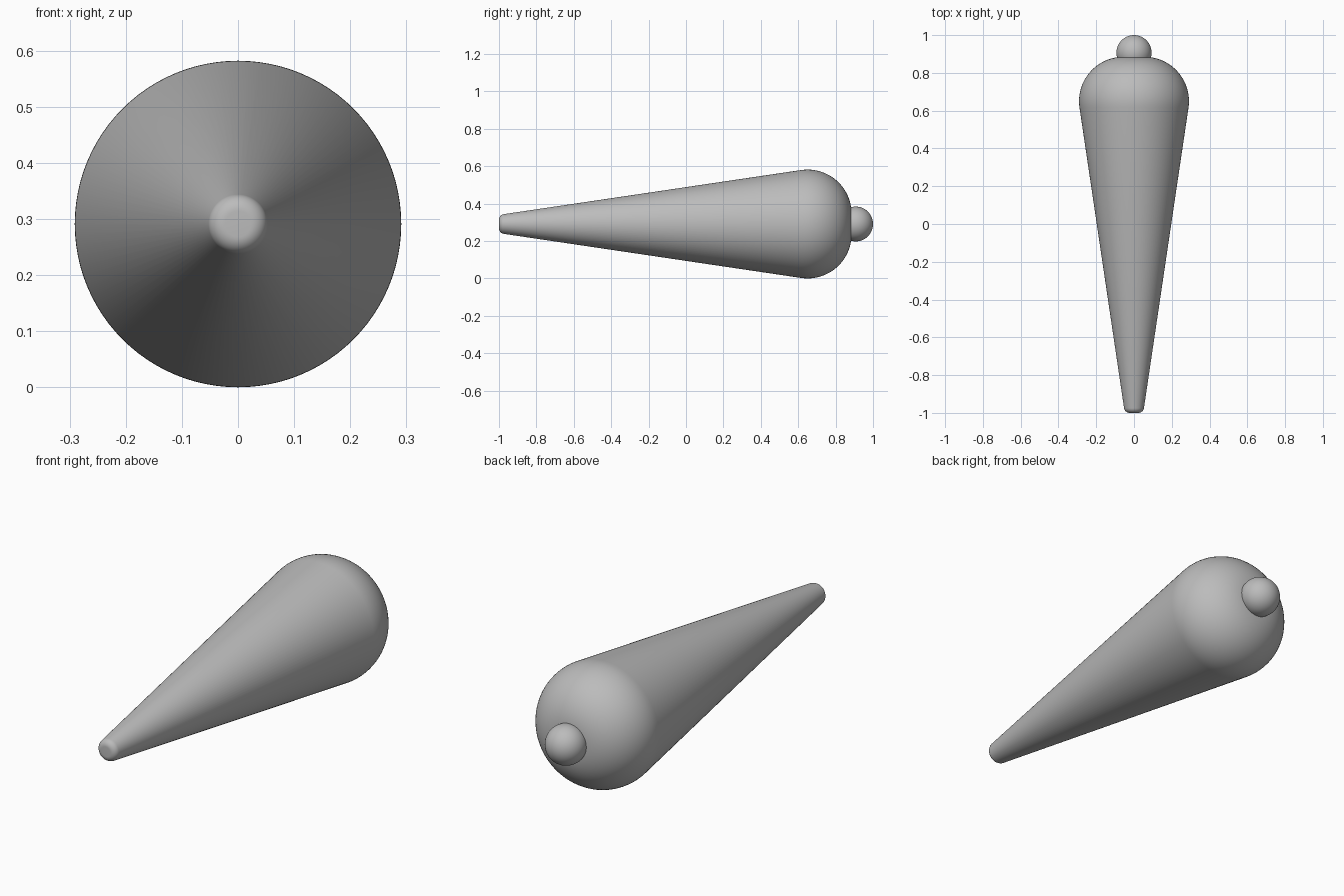
import bpy, bmesh, math
from mathutils import Matrix, Vector

cube = bpy.data.objects.get("Cube")
if cube:
    bpy.data.objects.remove(cube, do_unlink=True)

AXIS_Z = 0.291
SEGMENTS = 96

grey = bpy.data.materials.new("plain grey")
grey.use_nodes = True
colour = (0.5, 0.5, 0.5, 1)
grey.diffuse_color = colour
grey.node_tree.nodes["Principled BSDF"].inputs["Base Color"].default_value = colour


def arc(y, r, radius, start, end, steps):
    """Profile points on an arc; angles run from the +y direction."""
    angles = [math.radians(start + (end - start) * i / steps) for i in range(steps + 1)]
    return [(y + radius * math.cos(a), r + radius * math.sin(a)) for a in angles]


def lathe(name, profile):
    """Spin a (y, radius) profile around the long axis."""
    bm = bmesh.new()
    verts = [bm.verts.new((r, y, 0)) for y, r in profile]
    edges = [bm.edges.new(pair) for pair in zip(verts, verts[1:])]
    bmesh.ops.spin(bm, geom=verts + edges, cent=(0, 0, 0), axis=(0, 1, 0),
                   angle=math.tau, steps=SEGMENTS, use_merge=True)
    bmesh.ops.remove_doubles(bm, verts=bm.verts, dist=0.00001)
    bmesh.ops.recalc_face_normals(bm, faces=bm.faces)
    mesh = bpy.data.meshes.new(name)
    bm.to_mesh(mesh)
    bm.free()
    mesh.materials.append(grey)
    obj = bpy.data.objects.new(name, mesh)
    obj.location.z = AXIS_Z
    bpy.context.collection.objects.link(obj)
    bpy.ops.object.select_all(action="DESELECT")
    obj.select_set(True)
    bpy.context.view_layer.objects.active = obj
    bpy.ops.object.shade_smooth_by_angle(angle=math.radians(40))
    return obj


# Tapered body: rounded tip, straight cone, broad rounded end
tip = arc(-0.97, 0.023, 0.03, 180, 98.4, 10)
shoulder = arc(0.65, 0.056, 0.235, 98.4, 0, 24)
lathe("tapered_body", [(-1, 0)] + tip + shoulder + [(0.885, 0)])

# Ball knob set into the broad end
lathe("end_knob", arc(0.907, 0, 0.093, 180, 0, 32))
